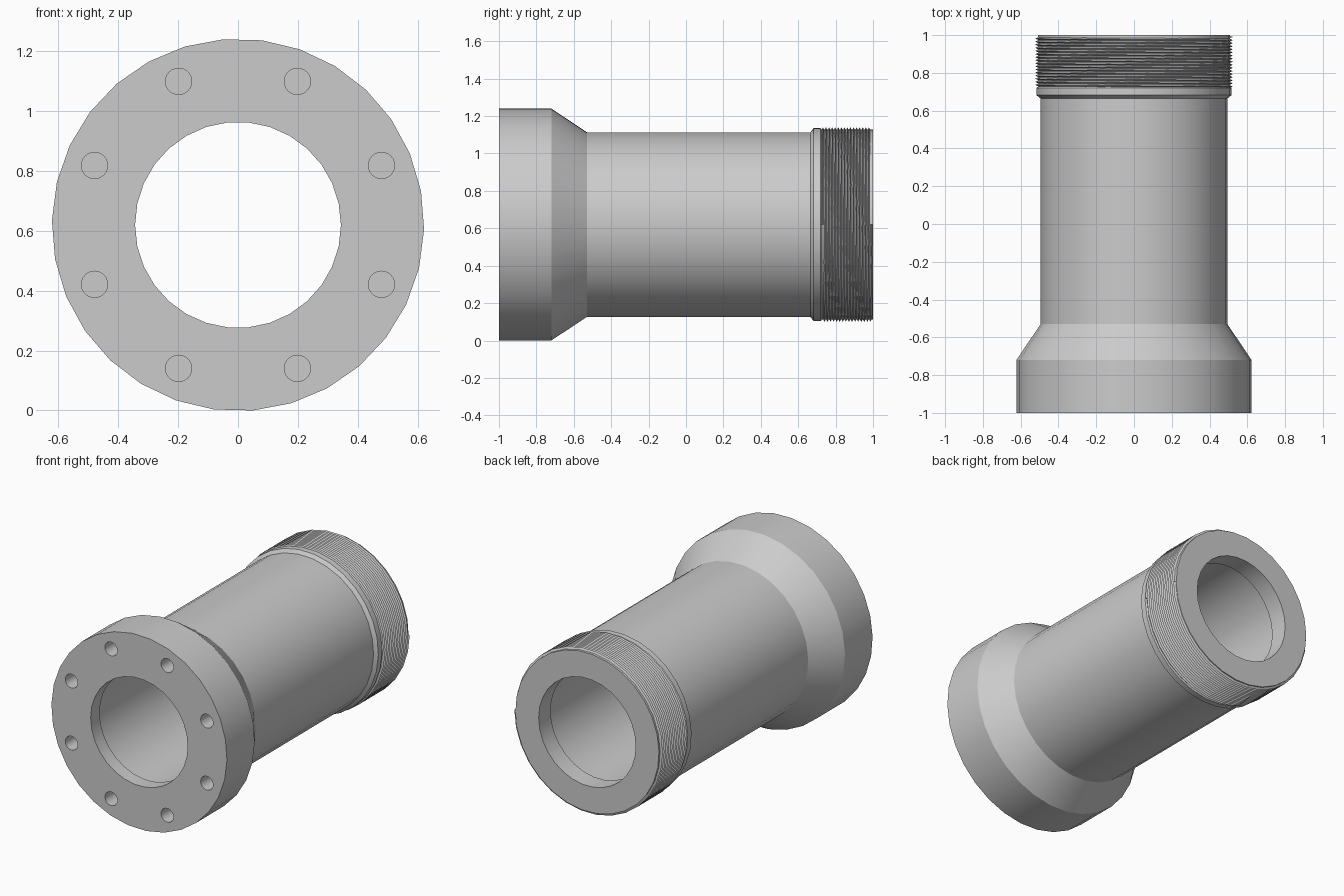
import bpy, bmesh
from math import sin, cos, pi, radians

if "Cube" in bpy.data.objects:
    bpy.data.objects.remove(bpy.data.objects["Cube"])

CZ = 0.62      # height of the tube axis
SIDES = 30


def point(r, a, y):
    # angle measured clockwise from the top, seen from the front
    return (r * sin(a), y, CZ + r * cos(a))


def make_object(name, bm):
    bmesh.ops.recalc_face_normals(bm, faces=bm.faces)
    me = bpy.data.meshes.new(name)
    bm.to_mesh(me)
    bm.free()
    ob = bpy.data.objects.new(name, me)
    bpy.context.collection.objects.link(ob)
    return ob


def smooth(ob, angle):
    bpy.ops.object.select_all(action='DESELECT')
    ob.select_set(True)
    bpy.context.view_layer.objects.active = ob
    bpy.ops.object.shade_smooth_by_angle(angle=radians(angle))


def bridge(bm, rings, closed):
    # quads between neighbouring vertex rings
    for a, b in zip(rings, rings[1:] + rings[:1] if closed else rings[1:]):
        n = len(a)
        for i in range(n):
            bm.faces.new((a[i], a[(i + 1) % n], b[(i + 1) % n], b[i]))


# Tube: closed profile (y, radius) revolved around the y axis
outer = [(-1, .622), (-.72, .622), (-.53, .495), (.665, .495),
         (.682, .517), (.72, .517), (.727, .509), (1, .509)]
inner = [(1, .344), (.88, .344), (.88, .39), (-.91, .39), (-.91, .344), (-1, .344)]
bm = bmesh.new()
rings = []
for prof, phase in ((outer, 7.4), (inner, 6)):
    for y, r in prof:
        rings.append([bm.verts.new(point(r, radians(phase) + 2 * pi * i / SIDES, y))
                      for i in range(SIDES)])
bridge(bm, rings, True)
tube = make_object("flanged_tube", bm)

# Blind bolt holes in the flange
bm = bmesh.new()
for k in range(8):
    x, _, z = point(.519, radians(22.5 + 45 * k), 0)
    loops = [[bm.verts.new((x + .044 * cos(t * pi / 12), y, z + .044 * sin(t * pi / 12)))
              for t in range(24)] for y in (-1.1, -.8)]
    bridge(bm, loops, False)
    for loop in loops:
        bm.faces.new(loop)
cutter = make_object("bolt_hole_cutter", bm)
cutter.hide_render = True
mod = tube.modifiers.new("bolt_holes", 'BOOLEAN')
mod.operation = 'DIFFERENCE'
mod.solver = 'EXACT'
mod.object = cutter
bpy.context.view_layer.objects.active = tube
bpy.ops.object.modifier_apply(modifier=mod.name)
bpy.data.objects.remove(cutter)
smooth(tube, 25)

# Screw thread: triangular ridge swept along a helix
turns, seg = 16, SIDES
pitch = .262 / turns
bm = bmesh.new()
sections = []
for i in range(turns * seg + 1):
    a = radians(90) + 2 * pi * i / seg
    y = .99 - pitch * i / seg
    sections.append([bm.verts.new(point(r, a, y + dy * pitch))
                     for dy, r in ((-.46, .507), (0, .523), (.46, .507))])
bridge(bm, sections, False)
bm.faces.new(sections[0])
bm.faces.new(sections[-1])
thread = make_object("screw_thread", bm)
smooth(thread, 25)
